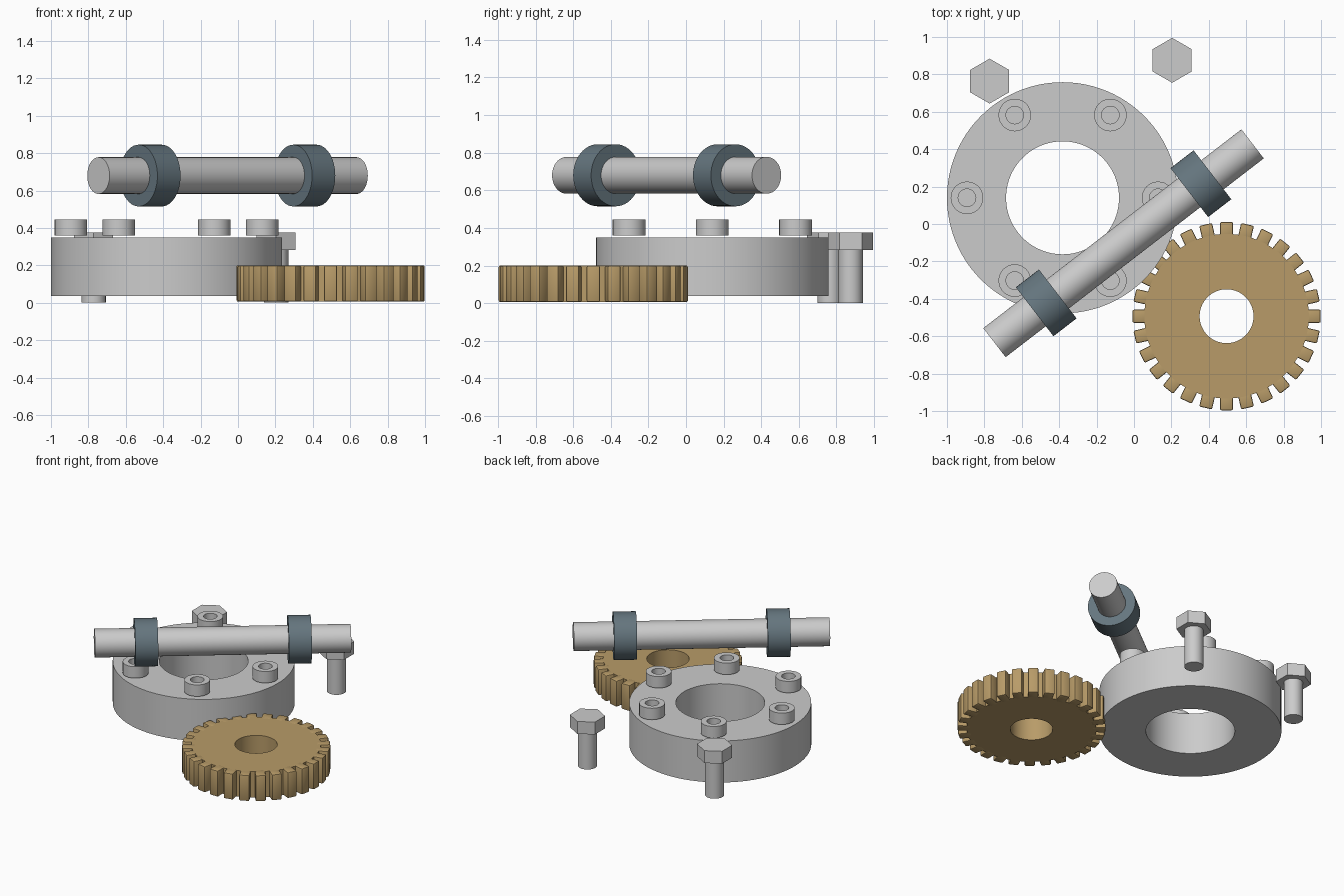
import bpy, bmesh
from math import sin, cos, pi, radians
from mathutils import Matrix, Vector

if "Cube" in bpy.data.objects:
    bpy.data.objects.remove(bpy.data.objects["Cube"])


def material(name, rgb):
    m = bpy.data.materials.new(name)
    m.diffuse_color = (*rgb, 1)
    m.use_nodes = True
    m.node_tree.nodes["Principled BSDF"].inputs["Base Color"].default_value = m.diffuse_color
    return m


BRASS = material("brass", (0.48, 0.33, 0.14))
DARK = material("dark_steel", (0.13, 0.18, 0.21))


def finish(bm, name, loc, mat=None, rot=None):
    bmesh.ops.recalc_face_normals(bm, faces=bm.faces)
    me = bpy.data.meshes.new(name)
    bm.to_mesh(me)
    bm.free()
    ob = bpy.data.objects.new(name, me)
    bpy.context.collection.objects.link(ob)
    ob.location = loc
    if rot:
        ob.rotation_euler = rot
    if mat:
        me.materials.append(mat)
    bpy.ops.object.select_all(action='DESELECT')
    ob.select_set(True)
    bpy.context.view_layer.objects.active = ob
    bpy.ops.object.shade_smooth_by_angle(angle=radians(30))
    return ob


def add_cyl(bm, r, z0, z1, n=48, turn=0.0):
    m = Matrix.Translation((0, 0, (z0 + z1) / 2)) @ Matrix.Rotation(turn, 4, 'Z')
    bmesh.ops.create_cone(bm, cap_ends=True, segments=n, radius1=r, radius2=r,
                          depth=z1 - z0, matrix=m)


def add_tube(bm, ri, ro, z0, z1, n=64):
    # rectangular section swept round z
    section = [(ri, z0), (ro, z0), (ro, z1), (ri, z1)]
    rings = [[bm.verts.new((r * cos(2 * pi * i / n), r * sin(2 * pi * i / n), z))
              for r, z in section] for i in range(n)]
    for i in range(n):
        a, b = rings[i], rings[(i + 1) % n]
        for k in range(4):
            j = (k + 1) % 4
            bm.faces.new((a[k], b[k], b[j], a[j]))


# flange ring
FX, FY = -0.382, 0.14
bm = bmesh.new()
add_tube(bm, 0.302, 0.618, 0.037, 0.348, 96)
finish(bm, "flange", (FX, FY, 0))

# hollow bosses round the flange
for i in range(6):
    a = i * pi / 3
    bm = bmesh.new()
    add_tube(bm, 0.047, 0.087, 0.36, 0.446, 32)
    finish(bm, f"flange_boss_{i + 1}", (FX + 0.511 * cos(a), FY + 0.511 * sin(a), 0))

# gear: bored disc with bevelled block teeth
TEETH, Z0, Z1 = 28, 0.006, 0.2
bm = bmesh.new()
add_tube(bm, 0.144, 0.44, Z0, Z1, 84)
for i in range(TEETH):
    tooth = bmesh.new()
    bmesh.ops.create_cube(tooth, size=1)
    bmesh.ops.scale(tooth, vec=(0.093, 0.07, Z1 - Z0), verts=tooth.verts)
    bmesh.ops.bevel(tooth, geom=tooth.edges[:], offset=0.008, segments=2,
                    profile=0.5, affect='EDGES')
    bmesh.ops.translate(tooth, vec=(0.4565, 0, (Z0 + Z1) / 2), verts=tooth.verts)
    bmesh.ops.rotate(tooth, matrix=Matrix.Rotation(2 * pi * i / TEETH, 3, 'Z'),
                     verts=tooth.verts)
    me = bpy.data.meshes.new("tooth")
    tooth.to_mesh(me)
    tooth.free()
    bm.from_mesh(me)
    bpy.data.meshes.remove(me)
finish(bm, "gear", (0.495, -0.493, 0), BRASS)

# hex bolts
for i, (x, y) in enumerate([(-0.772, 0.764), (0.204, 0.875)]):
    bm = bmesh.new()
    add_cyl(bm, 0.065, 0.0, 0.283, 32)
    add_cyl(bm, 0.12, 0.283, 0.376, 6)
    ob = finish(bm, f"hex_bolt_{i + 1}", (x, y, 0))
    # point the hexagon corners along y
    xs = max(v.co.x for v in ob.data.vertices)
    if xs > 0.115:
        ob.rotation_euler.z = pi / 6

# shaft with two collars
ANGLE = radians(37.6)
C = Vector((-0.056, -0.103, 0.68))
lay = (0, pi / 2, ANGLE)
bm = bmesh.new()
add_cyl(bm, 0.098, -0.871, 0.871, 48)
finish(bm, "shaft", C, None, lay)
for side, name in ((-1, "collar_front"), (1, "collar_back")):
    bm = bmesh.new()
    add_cyl(bm, 0.165, -0.078, 0.078, 48)
    finish(bm, name, C + side * 0.522 * Vector((cos(ANGLE), sin(ANGLE), 0)), DARK, lay)
